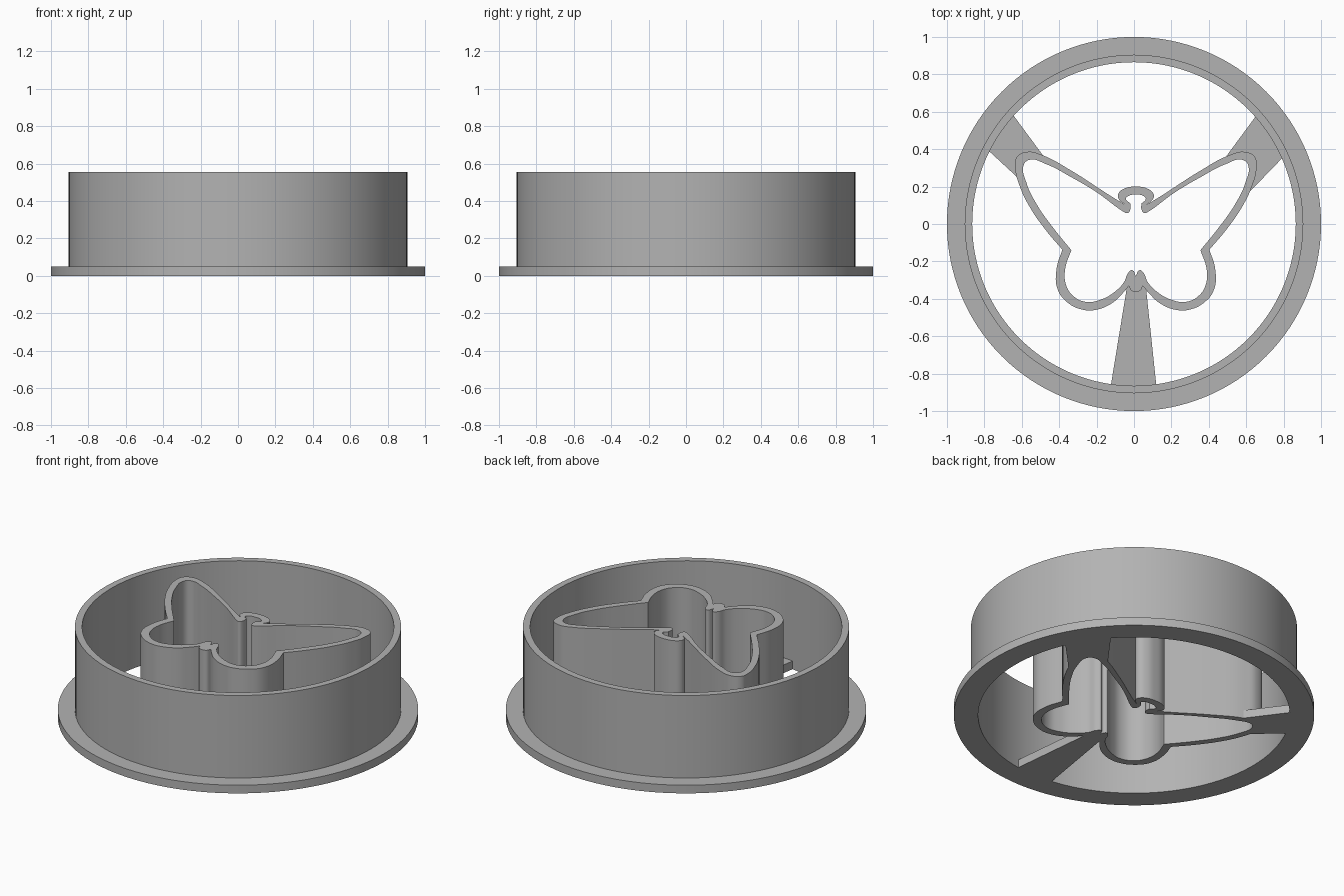
import bpy
import bmesh
import math

WALL_TOP = 0.555
BASE_TOP = 0.05
AXIS = 0.01          # the butterfly sits slightly off centre
SEGMENTS = 128

if "Cube" in bpy.data.objects:
    bpy.data.objects.remove(bpy.data.objects["Cube"], do_unlink=True)

grey = bpy.data.materials.new("plastic grey")
grey.use_nodes = True
grey.diffuse_color = (0.45, 0.45, 0.45, 1)
grey.node_tree.nodes["Principled BSDF"].inputs["Base Color"].default_value = grey.diffuse_color


def activate(obj):
    bpy.ops.object.select_all(action="DESELECT")
    obj.select_set(True)
    bpy.context.view_layer.objects.active = obj


def finish(obj):
    obj.data.materials.clear()
    obj.data.materials.append(grey)
    activate(obj)
    bpy.ops.object.shade_smooth_by_angle(angle=math.radians(30))


def add_mesh(name, bm):
    bmesh.ops.recalc_face_normals(bm, faces=bm.faces)
    mesh = bpy.data.meshes.new(name)
    bm.to_mesh(mesh)
    bm.free()
    obj = bpy.data.objects.new(name, mesh)
    bpy.context.collection.objects.link(obj)
    return obj


def lathe(name, profile):
    """Revolve a closed (radius, height) profile around z."""
    bm = bmesh.new()
    rings = []
    for i in range(SEGMENTS):
        a = math.tau * i / SEGMENTS
        rings.append([bm.verts.new((r * math.cos(a), r * math.sin(a), z)) for r, z in profile])
    n = len(profile)
    for i, ring in enumerate(rings):
        after = rings[(i + 1) % SEGMENTS]
        for j in range(n):
            k = (j + 1) % n
            bm.faces.new((ring[j], after[j], after[k], ring[k]))
    obj = add_mesh(name, bm)
    finish(obj)
    return obj


def prism(name, corners, height):
    bm = bmesh.new()
    face = bm.faces.new([bm.verts.new((x, y, 0)) for x, y in corners])
    top = bmesh.ops.extrude_face_region(bm, geom=[face])["geom"]
    bmesh.ops.translate(bm, vec=(0, 0, height),
                        verts=[v for v in top if isinstance(v, bmesh.types.BMVert)])
    return add_mesh(name, bm)


def extruded_outline(name, halves, low, high):
    """Extrude mirrored half outlines; nested outlines become holes.
    Points with a third entry are sharp corners."""
    curve = bpy.data.curves.new(name, "CURVE")
    curve.dimensions = "2D"
    curve.fill_mode = "BOTH"
    curve.resolution_u = 8
    curve.extrude = (high - low) / 2
    for half in halves:
        mirrored = [(-p[0],) + p[1:] for p in reversed(half[1:-1])]
        points = list(half) + mirrored
        spline = curve.splines.new("BEZIER")
        spline.bezier_points.add(len(points) - 1)
        spline.use_cyclic_u = True
        for bp, p in zip(spline.bezier_points, points):
            bp.co = (p[0] + AXIS, p[1], 0)
            kind = "VECTOR" if len(p) > 2 else "AUTO"
            bp.handle_left_type = bp.handle_right_type = kind
    obj = bpy.data.objects.new(name, curve)
    bpy.context.collection.objects.link(obj)
    obj.location.z = (low + high) / 2
    activate(obj)
    bpy.ops.object.convert(target="MESH")
    obj = bpy.context.view_layer.objects.active
    bpy.ops.object.transform_apply(location=True, rotation=False, scale=False)
    # Weld caps to walls
    bm = bmesh.new()
    bm.from_mesh(obj.data)
    bmesh.ops.remove_doubles(bm, verts=bm.verts, dist=0.0002)
    bmesh.ops.recalc_face_normals(bm, faces=bm.faces)
    bm.to_mesh(obj.data)
    bm.free()
    return obj


# Round cutter wall with its wide grip flange
lathe("outer_ring", [(0.865, 0), (1, 0), (1, BASE_TOP), (0.905, BASE_TOP),
                     (0.905, WALL_TOP), (0.865, WALL_TOP)])

# Butterfly half outlines, from head to tail
S = "sharp"
outer = [(0, .2), (.06, .19), (.092, .165), (.095, .14), (.06, .105, S),
         (.13, .147), (.345, .285), (.505, .37), (.58, .386), (.635, .36),
         (.645, .3), (.62, .2), (.57, .095), (.48, -.035), (.393, -.137, S),
         (.424, -.24), (.418, -.35), (.365, -.42), (.29, -.457), (.22, -.46),
         (.13, -.425), (.07, -.37), (.037, -.33, S), (.025, -.355), (0, -.362)]
inner = [(0, .157), (.04, .15), (.053, .135), (.03, .11, S), (.03, .078),
         (.045, .058), (.065, .065), (.21, .17), (.345, .25), (.48, .32),
         (.57, .343), (.6, .315), (.585, .22), (.53, .105), (.45, -.01),
         (.345, -.14, S), (.378, -.24), (.375, -.32), (.34, -.38),
         (.27, -.416), (.19, -.405), (.11, -.36), (.063, -.31), (.04, -.26),
         (.02, -.247), (0, -.28, S)]
finish(extruded_outline("butterfly_wall", [outer, inner], 0, WALL_TOP))

# Flat struts joining ring and butterfly, trimmed along the butterfly
trimmer = extruded_outline("strut_trimmer", [outer], -0.1, 0.2)
trimmer.hide_render = True
struts = {
    "left_strut": [(.66, .588), (.46, .317), (.52, .07), (.8, .36)],
    "right_strut": [(-.65, .588), (-.45, .317), (-.57, .2), (-.78, .394)],
    "front_strut": [(-.125, -.87), (.12, -.87), (.062, -.32), (-.035, -.32)],
}
for name, corners in struts.items():
    strut = prism(name, corners, BASE_TOP)
    cut = strut.modifiers.new("trim", "BOOLEAN")
    cut.operation = "DIFFERENCE"
    cut.solver = "EXACT"
    cut.object = trimmer
    activate(strut)
    bpy.ops.object.modifier_apply(modifier=cut.name)
    finish(strut)
bpy.data.objects.remove(trimmer, do_unlink=True)
